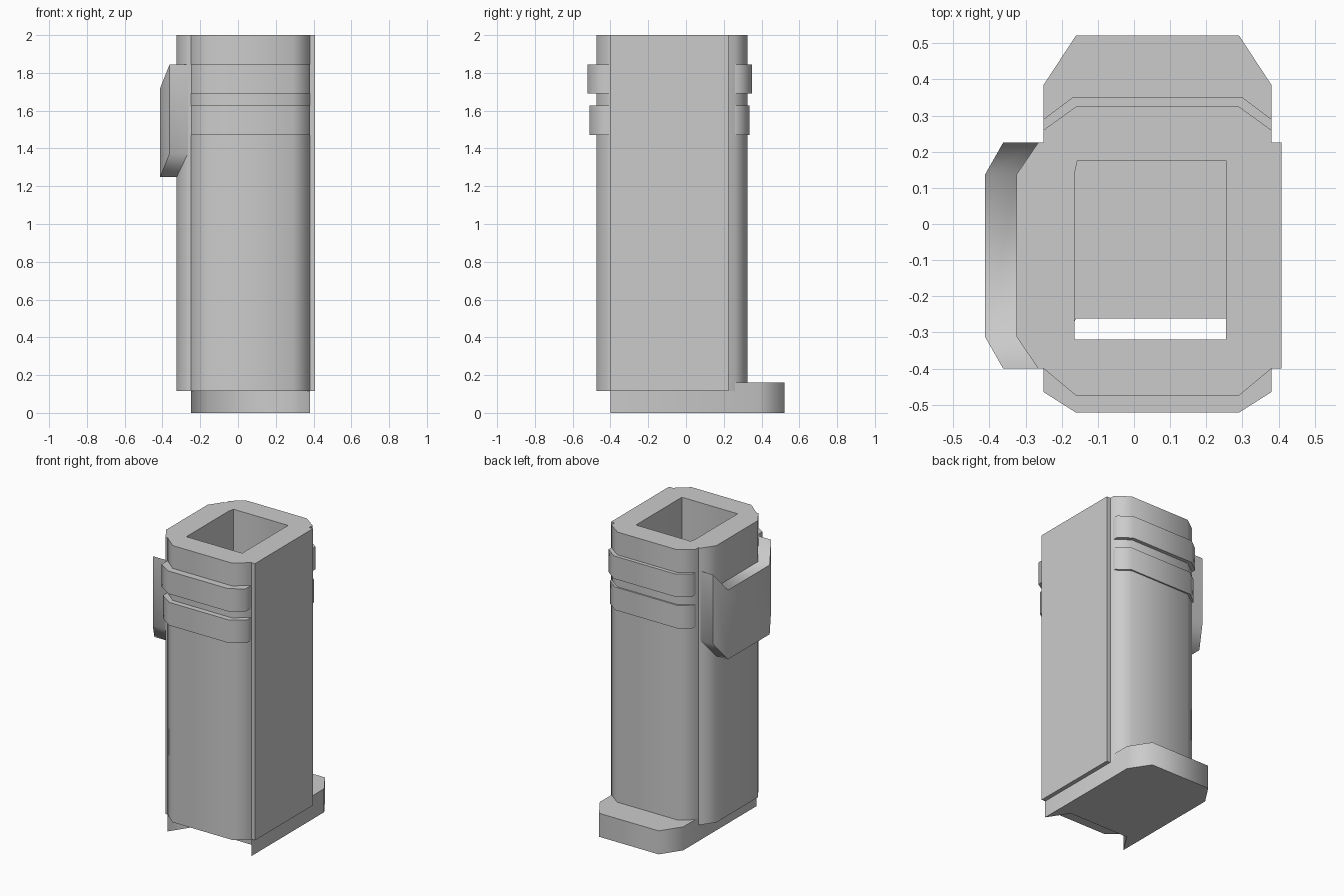
import bpy, bmesh, math

if "Cube" in bpy.data.objects:
    bpy.data.objects.remove(bpy.data.objects["Cube"])


def prism(name, outline, z0, z1, lift=None):
    """Extrude an xy outline from z0 to z1; lift shifts each column in z."""
    lift = lift or [0.0] * len(outline)
    bm = bmesh.new()
    low = [bm.verts.new((x, y, z0 + d)) for (x, y), d in zip(outline, lift)]
    high = [bm.verts.new((x, y, z1 + d)) for (x, y), d in zip(outline, lift)]
    n = len(outline)
    for i in range(n):
        j = (i + 1) % n
        bm.faces.new((low[i], low[j], high[j], high[i]))
    # caps: strip of quads between outer half and inner half of the outline
    for ring in (low, high):
        for i in range(n // 2 - 1):
            bm.faces.new((ring[i], ring[i + 1], ring[n - 2 - i], ring[n - 1 - i]))
    bmesh.ops.recalc_face_normals(bm, faces=bm.faces)
    mesh = bpy.data.meshes.new(name)
    bm.to_mesh(mesh)
    bm.free()
    ob = bpy.data.objects.new(name, mesh)
    bpy.context.collection.objects.link(ob)
    bpy.ops.object.select_all(action='DESELECT')
    ob.select_set(True)
    bpy.context.view_layer.objects.active = ob
    bpy.ops.object.shade_smooth_by_angle(angle=math.radians(60))
    return ob


def shell(a, b, chamfer, outer, outer_end, inner, inner_end, along_y=False):
    """Bent-strip outline running from a to b with chamfered ends."""
    s = [a, a + chamfer, b - chamfer, b]
    pts = list(zip(s, (outer_end, outer, outer, outer_end)))
    pts += list(zip(s[::-1], (inner_end, inner, inner, inner_end)))
    return [(v, u) for u, v in pts] if along_y else pts


X0, X1, Y0, Y1 = -0.25, 0.38, -0.40, 0.225

# Four wall panels
prism("front_panel", shell(X0, X1, 0.09, -0.475, -0.40, -0.32, -0.28), 0.115, 2.0)
prism("back_panel", shell(X0, X1, 0.09, 0.325, 0.26, 0.175, 0.105), 0.115, 2.0)
prism("left_panel", shell(Y0, Y1, 0.088, -0.325, -0.265, -0.165, -0.145, True), 0.115, 2.0)
prism("right_panel", shell(Y0, Y1, 0.02, 0.408, 0.408, 0.255, 0.265, True), 0.115, 2.0)

# Base slab with a projecting back lip and notched front
prism("base", shell(X0, X1, 0.09, 0.522, 0.385, -0.262, -0.40), 0.0, 0.16)

# Raised bands on front and back
for label, z0, z1, grow in (("upper", 1.69, 1.845, 0.0), ("lower", 1.47, 1.627, 0.015)):
    prism("front_band_" + label,
          shell(X0, X1, 0.09, -0.522 + grow * 0.7, -0.465 + grow, -0.44, -0.40), z0, z1)
    prism("back_band_" + label,
          shell(X0, X1, 0.08, 0.35 - grow, 0.29 - grow, 0.30, 0.25), z0, z1)

# Side pad: its end flaps sit higher than its middle
prism("side_pad", shell(Y0, Y1, 0.088, -0.412, -0.362, -0.32, -0.265, True),
      1.248, 1.72, [0.125, 0, 0, 0.125] * 2)
